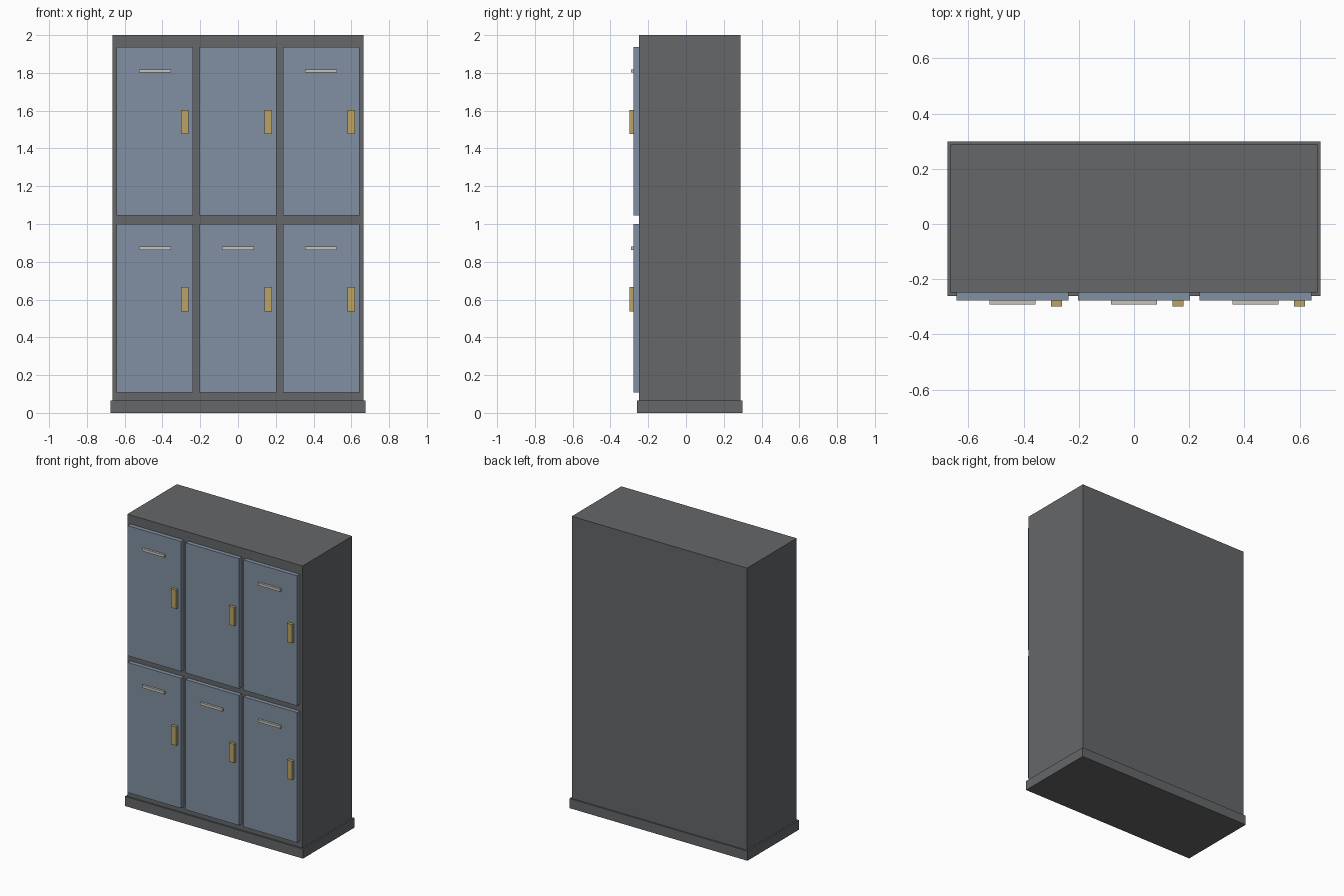
import bpy

cube = bpy.data.objects.get("Cube")
if cube:
    bpy.data.objects.remove(cube, do_unlink=True)


def make_material(name, rgb):
    mat = bpy.data.materials.new(name)
    mat.use_nodes = True
    colour = (*rgb, 1.0)
    mat.diffuse_color = colour
    mat.node_tree.nodes["Principled BSDF"].inputs["Base Color"].default_value = colour
    return mat


grey = make_material("dark grey steel", (0.13, 0.135, 0.14))
blue = make_material("blue grey paint", (0.22, 0.28, 0.36))
brass = make_material("brass", (0.5, 0.37, 0.13))
silver = make_material("pale metal", (0.58, 0.55, 0.5))


def box(name, x, y, z, mat):
    """Box from (min, max) ranges along each axis."""
    bpy.ops.mesh.primitive_cube_add(size=1, location=[sum(r) / 2 for r in (x, y, z)])
    obj = bpy.context.object
    obj.name = name
    obj.scale = [r[1] - r[0] for r in (x, y, z)]
    bpy.ops.object.transform_apply(location=False, rotation=False, scale=True)
    obj.data.materials.append(mat)
    return obj


def span(centre, width):
    return (centre - width / 2, centre + width / 2)


# Carcass and plinth
FRONT, DOOR_FACE = -0.249, -0.278
box("cabinet_body", span(0, 1.33), (FRONT, 0.288), (0.0, 2.0), grey)
box("plinth", span(0, 1.35), (-0.26, 0.298), (0.0, 0.066), grey)

# Two rows of three doors, each with a handle and a label holder
for row, bottom in (("lower", 0.108), ("upper", 1.046)):
    for column, side in (("right", -1), ("middle", 0), ("left", 1)):
        x = side * 0.44
        tag = f"{row}_{column}"
        box(f"door_{tag}", span(x, 0.406), (DOOR_FACE, FRONT), (bottom, bottom + 0.892), blue)
        box(f"handle_{tag}", span(x + 0.159, 0.04), (-0.298, DOOR_FACE),
            span(bottom + 0.494, 0.128), brass)
        # The upper middle door has lost its label holder
        if tag != "upper_middle":
            box(f"label_holder_{tag}", span(x, 0.168), (-0.292, DOOR_FACE),
                span(bottom + 0.764, 0.018), silver)
